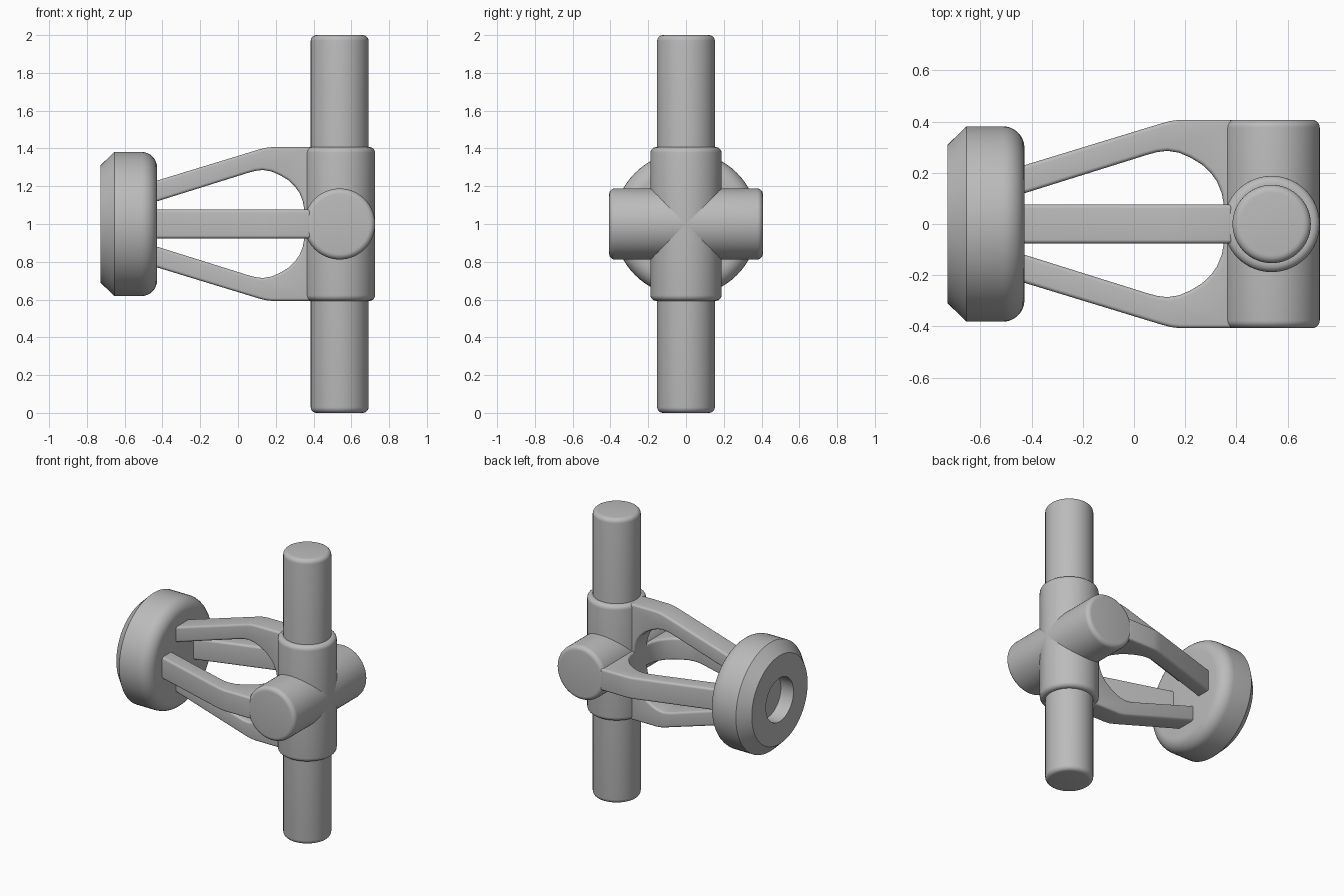
import bpy, bmesh, math
from mathutils import Matrix, Vector

cube = bpy.data.objects.get("Cube")
if cube:
    bpy.data.objects.remove(cube, do_unlink=True)

grey = bpy.data.materials.new("plain grey")
grey.use_nodes = True
colour = (0.5, 0.5, 0.5, 1)
grey.diffuse_color = colour
grey.node_tree.nodes["Principled BSDF"].inputs["Base Color"].default_value = colour

CENTRE = Vector((0, 0, 1))
POST_X = 0.538


def finish(name, bm, location, rounding=0):
    """Round the square edges, then make a smooth-shaded object."""
    bmesh.ops.recalc_face_normals(bm, faces=bm.faces)
    if rounding:
        rims = [e for e in bm.edges if e.calc_face_angle(0) > 1]
        bmesh.ops.bevel(bm, geom=rims, offset=rounding, segments=5,
                        profile=0.5, affect='EDGES', clamp_overlap=True)
    mesh = bpy.data.meshes.new(name)
    bm.to_mesh(mesh)
    bm.free()
    mesh.materials.append(grey)
    obj = bpy.data.objects.new(name, mesh)
    obj.location = location
    bpy.context.collection.objects.link(obj)
    bpy.ops.object.select_all(action='DESELECT')
    obj.select_set(True)
    bpy.context.view_layer.objects.active = obj
    bpy.ops.object.shade_smooth_by_angle(angle=math.radians(30))
    return obj


def cylinder(name, radius, length, tilt=0):
    bm = bmesh.new()
    bmesh.ops.create_cone(bm, cap_ends=True, segments=64, radius1=radius,
                          radius2=radius, depth=length,
                          matrix=Matrix.Rotation(tilt, 4, 'X'))
    finish(name, bm, CENTRE + Vector((POST_X, 0, 0)), 0.03)


# Long post through two crossing sleeves
cylinder("post", 0.153, 2)
cylinder("upright_sleeve", 0.188, 0.814)
cylinder("cross_sleeve", 0.188, 0.814, math.pi / 2)

# Round foot with a rounded inner rim, chamfered outer rim and blind socket
FILLET = 0.085
profile = [(-0.63, 0), (-0.63, 0.153), (-0.728, 0.153), (-0.728, 0.31), (-0.655, 0.382)]
for i in range(9):
    a = math.pi / 2 * (1 - i / 8)
    profile.append((-0.428 - FILLET + FILLET * math.cos(a),
                    0.382 - FILLET + FILLET * math.sin(a)))
profile.append((-0.428, 0))
bm = bmesh.new()
ring = [bm.verts.new((x, 0, r)) for x, r in profile]
edges = [bm.edges.new(pair) for pair in zip(ring, ring[1:])]
bmesh.ops.spin(bm, geom=ring + edges, cent=(0, 0, 0), axis=(1, 0, 0),
               angle=math.tau, steps=64)
bmesh.ops.remove_doubles(bm, verts=bm.verts, dist=0.0001)
finish("foot", bm, CENTRE)

# Four arched struts, drawn as (along x, distance from the axis)
outline = [(-0.48, 0.214), (0.11, 0.394), (0.145, 0.403), (0.18, 0.407),
           (0.385, 0.407), (0.385, 0), (0.355, 0), (0.352, 0.07),
           (0.343, 0.12), (0.325, 0.165), (0.3, 0.2), (0.265, 0.233), (0.22, 0.26),
           (0.175, 0.279), (0.13, 0.286), (0.09, 0.281), (0.05, 0.27),
           (-0.48, 0.104)]
WIDTH = 0.152
for i, name in enumerate(("upper_strut", "front_strut", "lower_strut", "back_strut")):
    bm = bmesh.new()
    side = bm.faces.new([bm.verts.new((x, -WIDTH / 2, r)) for x, r in outline])
    grown = bmesh.ops.extrude_face_region(bm, geom=[side])["geom"]
    bmesh.ops.translate(bm, vec=(0, WIDTH, 0),
                        verts=[v for v in grown if isinstance(v, bmesh.types.BMVert)])
    bmesh.ops.rotate(bm, verts=bm.verts, cent=(0, 0, 0),
                     matrix=Matrix.Rotation(i * math.pi / 2, 3, 'X'))
    finish(name, bm, CENTRE, 0.028)
